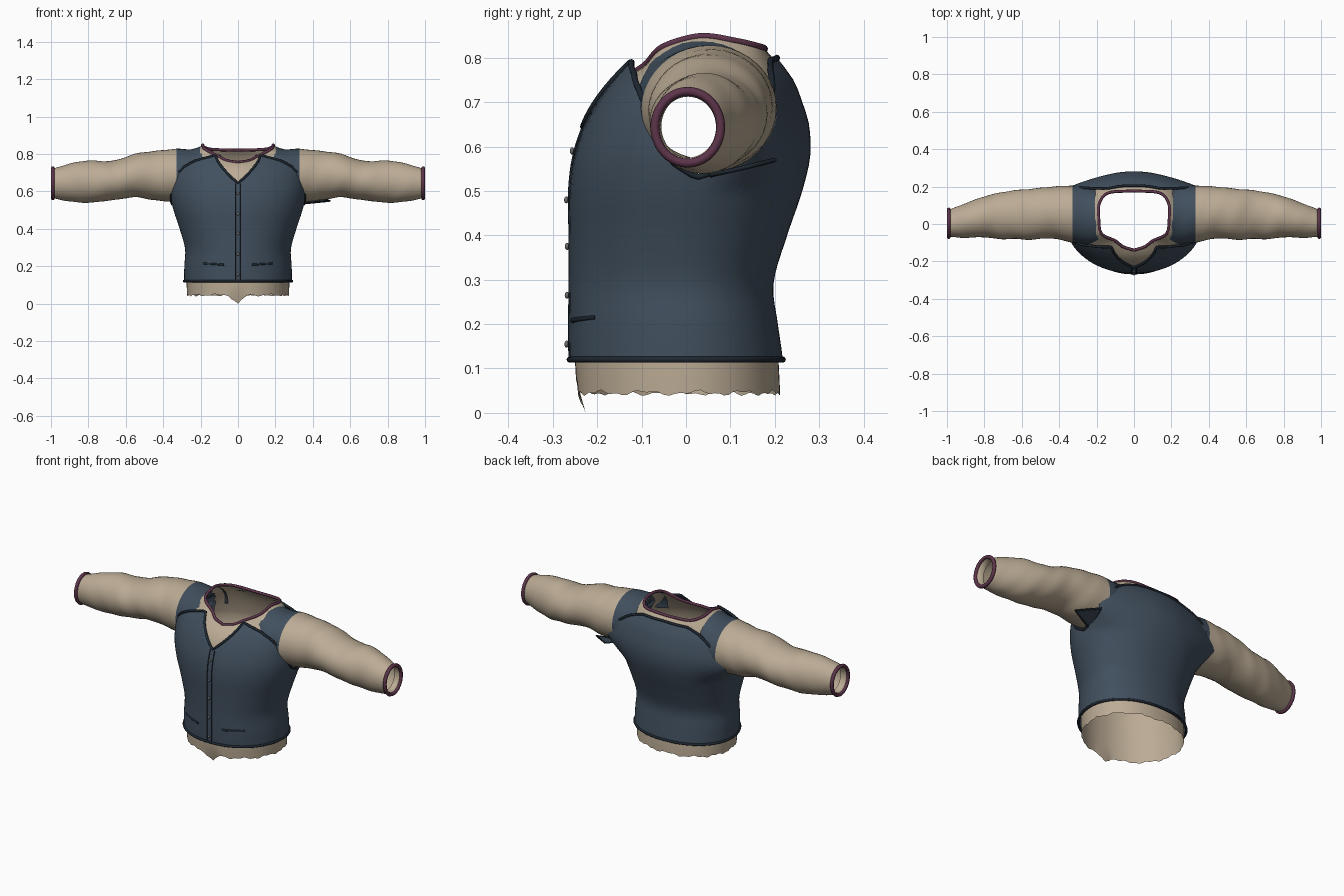
import bpy, bmesh, math
from mathutils import Vector

cube = bpy.data.objects.get("Cube")
if cube:
    bpy.data.objects.remove(cube, do_unlink=True)


def material(name, rgb):
    m = bpy.data.materials.new(name)
    m.use_nodes = True
    m.diffuse_color = (*rgb, 1)
    bsdf = m.node_tree.nodes["Principled BSDF"]
    bsdf.inputs["Base Color"].default_value = (*rgb, 1)
    bsdf.inputs["Roughness"].default_value = 0.8
    return m


CLOTH = material("tan linen", (0.50, 0.41, 0.30))
WOOL = material("slate blue wool", (0.052, 0.078, 0.11))
PIPING = material("dark navy piping", (0.013, 0.02, 0.03))
PLUM = material("plum trim", (0.11, 0.035, 0.07))
METAL = material("grey button", (0.15, 0.16, 0.16))

# Body profile: height, half width, front depth, back depth
BODY = [(.04, .285, .257, .222), (.12, .288, .262, .218), (.2, .287, .263, .207),
        (.29, .283, .262, .197), (.4, .312, .262, .228), (.5, .345, .263, .262),
        (.58, .362, .253, .28), (.65, .362, .23, .277), (.7, .355, .205, .262),
        (.75, .335, .17, .242), (.8, .29, .125, .205)]
# Vest upper edge: angle from the front, height
EDGE = [(0, .645), (21, .79), (24, .79), (42, .765), (55, .73), (68, .68), (83, .565),
        (95, .53), (107, .55), (118, .6), (134, .68), (146, .77), (155, .795), (180, .8)]
# Neck opening: angle, x, y, z
NECK = [(0, 0, -.14, .755), (25, .06, -.12, .765), (45, .1, -.09, .785), (70, .175, -.05, .825),
        (90, .188, .03, .848), (115, .185, .11, .838), (140, .14, .165, .825), (180, 0, .177, .82)]
# Sleeve: x, top, bottom, front, back
SLEEVE = [(.19, .843, .56, -.11, .18), (.25, .825, .55, -.115, .2), (.33, .828, .545, -.1, .205),
          (.45, .815, .553, -.075, .2), (.55, .8, .568, -.085, .187), (.65, .768, .556, -.08, .178),
          (.72, .762, .548, -.08, .168), (.8, .764, .538, -.07, .148), (.9, .748, .546, -.075, .11),
          (.99, .722, .565, -.068, .076)]


def sample(table, x, smooth=True):
    """Interpolate a table row by its first column."""
    x = min(max(x, table[0][0]), table[-1][0])
    i = 0
    while i < len(table) - 2 and x > table[i + 1][0]:
        i += 1
    a, b = table[i], table[i + 1]
    h = b[0] - a[0]
    t = (x - a[0]) / h
    if not smooth:
        return [p + (q - p) * t for p, q in zip(a[1:], b[1:])]
    p, n = table[max(i - 1, 0)], table[min(i + 2, len(table) - 1)]
    out = []
    for k in range(1, len(a)):
        m0 = (b[k] - p[k]) / (b[0] - p[0]) * h
        m1 = (n[k] - a[k]) / (n[0] - a[0]) * h
        d = b[k] - a[k]
        out.append(a[k] + t * (m0 + t * (3 * d - 2 * m0 - m1 + t * (m0 + m1 - 2 * d))))
    return out


def body(deg, z, scale=1.0, wing=0.0):
    """Point on the torso; deg runs from the front (0) towards +x."""
    rx, front, back = sample(BODY, z)
    a = math.radians(deg)
    s, c = math.sin(a), math.cos(a)
    fold = abs((deg + 180) % 360 - 180)
    rise = min(max((z - .5) / .12, 0), 1)
    rx *= 1 + wing * rise * max(0, 1 - abs(fold - 130) / 32)
    x = rx * math.copysign(abs(s) ** .9, s)
    y = -c * (front if c > 0 else back)
    return Vector((x * scale, y * scale, z))


def fold_angle(deg):
    return abs((deg + 180) % 360 - 180)


def loft(name, rows, mats, rule=None, drop=None):
    """Skin closed rings of points; optionally colour or drop faces by centre."""
    bm = bmesh.new()
    rings = [[bm.verts.new(p) for p in row] for row in rows]
    n = len(rows[0])
    for lo, hi in zip(rings, rings[1:]):
        for j in range(n):
            k = (j + 1) % n
            bm.faces.new((lo[j], lo[k], hi[k], hi[j]))
    bm.normal_update()
    for f in bm.faces:
        f.smooth = True
        if rule:
            f.material_index = rule(f.calc_center_median())
    if drop:
        gone = [f for f in bm.faces if drop(f.calc_center_median())]
        bmesh.ops.delete(bm, geom=gone, context='FACES')
    me = bpy.data.meshes.new(name)
    bm.to_mesh(me)
    bm.free()
    for m in mats:
        me.materials.append(m)
    ob = bpy.data.objects.new(name, me)
    bpy.context.collection.objects.link(ob)
    return ob


def tube(name, points, radius, mat, closed=False):
    cu = bpy.data.curves.new(name, 'CURVE')
    cu.dimensions = '3D'
    cu.bevel_depth = radius
    cu.bevel_resolution = 2
    cu.use_fill_caps = not closed
    sp = cu.splines.new('POLY')
    sp.points.add(len(points) - 1)
    for q, p in zip(sp.points, points):
        q.co = (*p, 1)
    sp.use_cyclic_u = closed
    cu.materials.append(mat)
    ob = bpy.data.objects.new(name, cu)
    bpy.context.collection.objects.link(ob)
    bpy.ops.object.select_all(action='DESELECT')
    ob.select_set(True)
    bpy.context.view_layer.objects.active = ob
    bpy.ops.object.convert(target='MESH')
    return ob


DEGS = [3 * i for i in range(120)]

# Vest shell with V neck and armholes
tops = [sample(EDGE, fold_angle(d), False)[0] for d in DEGS]
vest_rows = [[body(d, .12 + (t - .12) * r / 28, 1, .36) for d, t in zip(DEGS, tops)]
             for r in range(29)]
loft("vest", vest_rows, [WOOL])
tube("vest_edge_piping", vest_rows[-1], .007, PIPING, True)
tube("vest_hem_piping", [p * 1.0 for p in vest_rows[0]], .007, PIPING, True)

# Loose flap under the left armhole
flap = [Vector((.34, .05, .535)), Vector((.49, .12, .55)), Vector((.38, .2, .57))]
loft("armhole_flap", [flap, [p + Vector((0, 0, -.006)) for p in flap]], [WOOL])
loft("armhole_flap_face", [flap, [sum(flap, Vector()) / 3 + p * .001 for p in flap]], [WOOL])
tube("armhole_flap_piping", flap, .005, PIPING)


# Shirt torso, rising into the neck opening
def neck(deg):
    x, y, z = sample(NECK, fold_angle(deg))
    return Vector((x if deg <= 180 else -x, y, z))


shirt_rows = []
hem = []
for d in DEGS:
    tip = max(0, 1 - fold_angle(d) / 9)
    p = body(d, .045, .955)
    p.z += .004 * math.sin(d * .21) + .003 * math.sin(d * .53) - .045 * tip
    p.y += .02 * tip
    hem.append(p)
shirt_rows.append(hem)
for i in range(14):
    shirt_rows.append([body(d, .075 + i * .545 / 13, .955) for d in DEGS])
for i in range(1, 13):
    t = i / 12
    row = []
    for d in DEGS:
        a, n = body(d, .62, .955), neck(d)
        c = Vector((a.x * .9, a.y * .89, a.z + .7 * (n.z - a.z)))
        row.append(a * (1 - t) ** 2 + c * 2 * t * (1 - t) + n * t * t)
    shirt_rows.append(row)
loft("shirt_torso", shirt_rows, [CLOTH],
     drop=lambda c: abs(c.x) > .15 and ((c.y - .03) / .13) ** 2 + ((c.z - .67) / .135) ** 2 < 1)
tube("neck_trim", [neck(d) for d in DEGS], .008, PLUM, True)


# Sleeves with shoulder panels and cuffs
def sleeve_ring(x, side, shrink=1.0, wrinkle=1.0):
    top, bottom, front, back = sample(SLEEVE, x)
    ring = []
    for j in range(40):
        a = math.tau * j / 40
        w = shrink + wrinkle * .018 * math.sin(x * 38 + 2 * a) * math.sin(x * 17 + a)
        ring.append(Vector((side * x,
                            (front + back) / 2 + (back - front) / 2 * w * math.cos(a),
                            (top + bottom) / 2 + (top - bottom) / 2 * w * math.sin(a))))
    return ring


for side, label in ((1, "left"), (-1, "right")):
    rows = [sleeve_ring(.19 + .02 * i, side, 1, min(1, i / 12)) for i in range(40)]
    rows += [sleeve_ring(.99, side, 1, 0), sleeve_ring(.985, side, .86, 0),
             sleeve_ring(.95, side, .8, 0)]
    loft(label + "_sleeve", rows, [CLOTH, WOOL],
         rule=lambda c: 1 if abs(c.x) < .33 else 0,
         drop=lambda c: abs(c.x) < .31 and c.z < .69)
    tube(label + "_cuff_trim", sleeve_ring(.99, side, 1.03, 0), .01, PLUM, True)


# Front placket, buttons and pocket welts
def front_point(x, z, out=0.0):
    rx, front, _ = sample(BODY, z)
    return Vector((x, -front * math.sqrt(1 - (x / rx) ** 2) - out, z))


for side, label in ((1, "left"), (-1, "right")):
    tube(label + "_placket_seam", [front_point(side * .014, .12 + .02 * i) for i in range(27)],
         .003, PIPING)
    tube(label + "_pocket_welt",
         [front_point(side * (.075 + .011 * i), .208 + .0007 * i, .002) for i in range(11)],
         .006, PIPING)

for i, z in enumerate((.155, .265, .375, .48, .59)):
    bpy.ops.mesh.primitive_uv_sphere_add(segments=12, ring_count=8, radius=1,
                                         location=front_point(0, z, .006))
    button = bpy.context.object
    button.name = "button_%d" % (i + 1)
    button.scale = (.008, .005, .008)
    button.data.materials.append(METAL)
    bpy.ops.object.shade_smooth()
